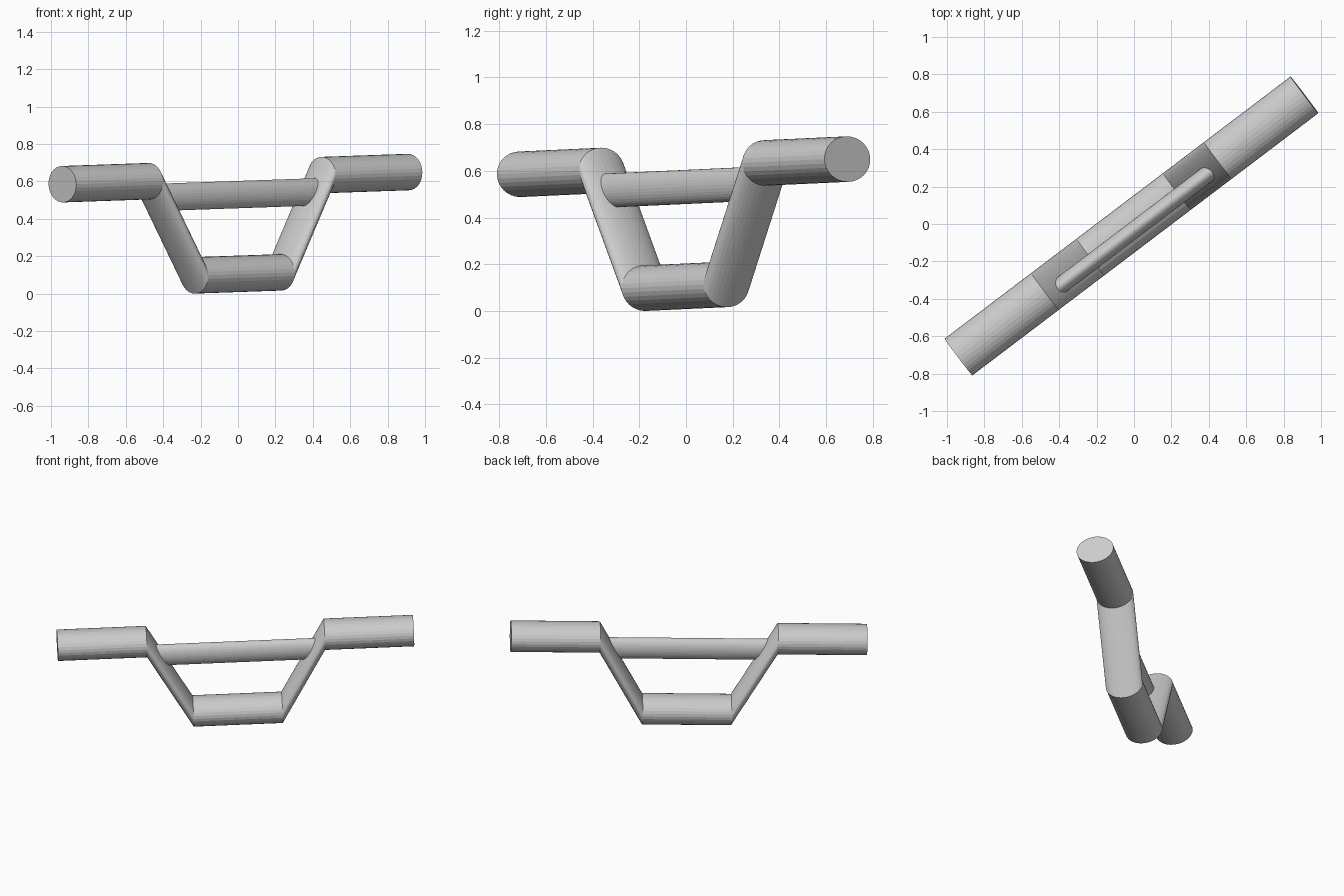
import bpy, bmesh, math
from mathutils import Vector

if "Cube" in bpy.data.objects:
    bpy.data.objects.remove(bpy.data.objects["Cube"])

# Local frame: u runs along the bar (slightly rising), v sideways, w up
U = Vector((0.797, 0.604, 0.028)).normalized()
V = Vector((U.y, -U.x, 0)).normalized()
W = V.cross(U).normalized()
if W.z < 0:
    W = -W

grey = bpy.data.materials.new("plain grey")
grey.diffuse_color = (0.6, 0.6, 0.6, 1)
grey.use_nodes = True
grey.node_tree.nodes["Principled BSDF"].inputs["Base Color"].default_value = grey.diffuse_color


def tube(name, path, rv, rw, sides=32):
    """Sweep an upright ellipse along (s, v, h) points, keeping every section parallel."""
    bm = bmesh.new()
    rings = []
    for s, off, h in path:
        c = U * s + V * off + W * h
        rings.append([bm.verts.new(c + V * rv * math.cos(a) + W * rw * math.sin(a))
                      for a in (2 * math.pi * i / sides for i in range(sides))])
    for a, b in zip(rings, rings[1:]):
        for i in range(sides):
            j = (i + 1) % sides
            bm.faces.new((a[i], a[j], b[j], b[i]))
    bm.faces.new(rings[0])
    bm.faces.new(rings[-1])
    bmesh.ops.recalc_face_normals(bm, faces=bm.faces)
    mesh = bpy.data.meshes.new(name)
    bm.to_mesh(mesh)
    bm.free()
    mesh.materials.append(grey)
    obj = bpy.data.objects.new(name, mesh)
    bpy.context.collection.objects.link(obj)
    return obj


# Bent main bar: two grips, two sloping arms and the low centre section
HI, LO = 0.618, 0.106
half = [(0.29, 0, LO), (0.58, 0, HI), (1.161, 0, HI)]
path = [(-s, v, h) for s, v, h in reversed(half)] + half
tube("handlebar", path, 0.123, 0.0975)

# Thin brace between the sloping arms, ends buried inside them
tube("cross_brace", [(-0.53, 0.025, 0.53), (0.53, 0.025, 0.53)], 0.045, 0.073)
